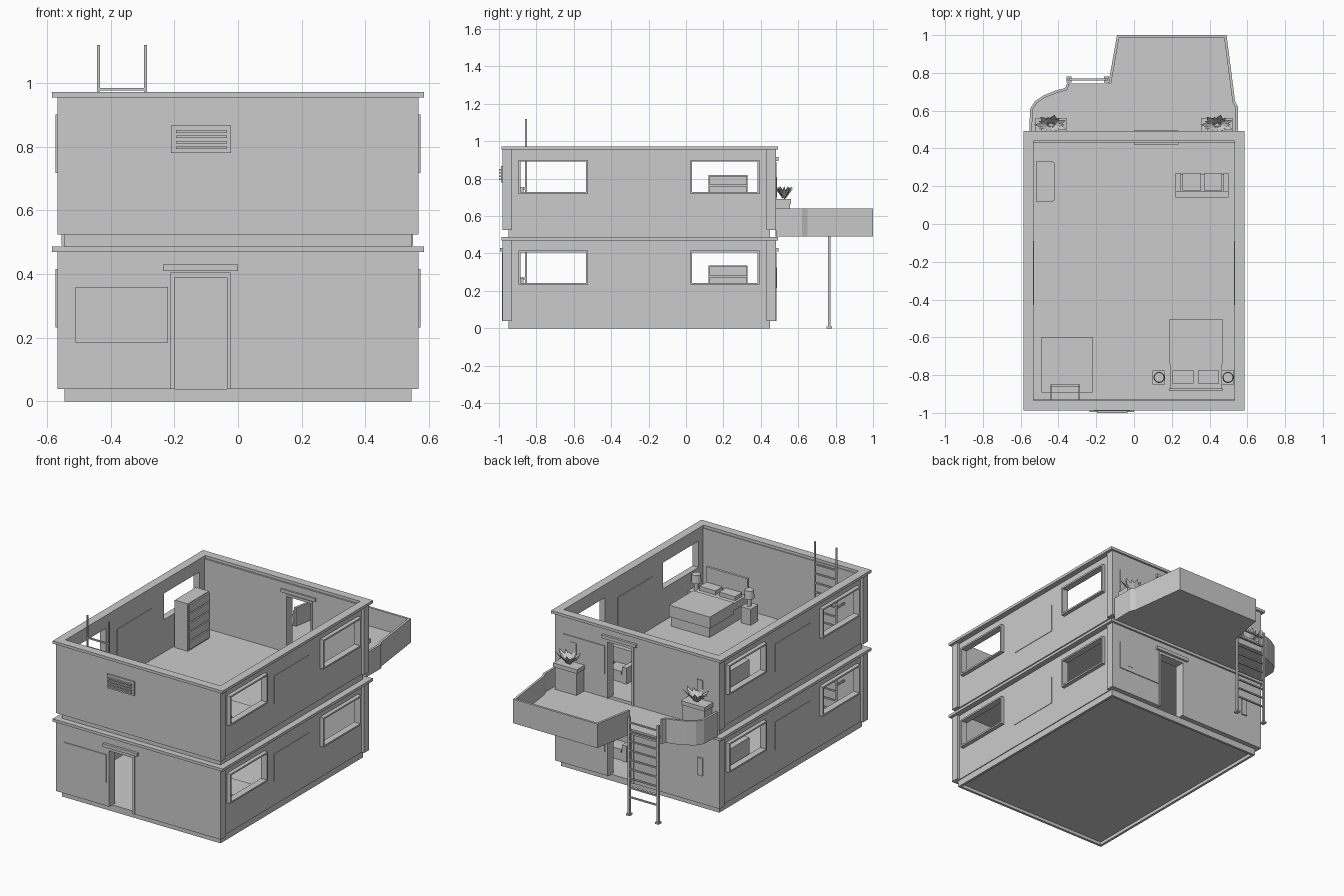
import bpy, bmesh, math
from mathutils import Matrix, Vector

cube = bpy.data.objects.get("Cube")
if cube:
    bpy.data.objects.remove(cube, do_unlink=True)

grey = bpy.data.materials.new("plain grey")
grey.use_nodes = True
colour = (0.6, 0.6, 0.6, 1)
grey.diffuse_color = colour
grey.node_tree.nodes["Principled BSDF"].inputs["Base Color"].default_value = colour


def finish(name, bm):
    mesh = bpy.data.meshes.new(name)
    bm.to_mesh(mesh)
    bm.free()
    mesh.materials.append(grey)
    obj = bpy.data.objects.new(name, mesh)
    bpy.context.collection.objects.link(obj)
    return obj


def boxes(name, *items, lift=0):
    """One object from boxes given as x, x, y, y, z, z limits."""
    bm = bmesh.new()
    for x0, x1, y0, y1, z0, z1 in items:
        centre = Vector((x0 + x1, y0 + y1, z0 + z1 + 2 * lift)) / 2
        size = (abs(x1 - x0), abs(y1 - y0), abs(z1 - z0), 1)
        bmesh.ops.create_cube(bm, size=1, matrix=Matrix.Translation(centre) @ Matrix.Diagonal(size))
    return finish(name, bm)


def cylinder(name, x, y, z0, z1, r0, r1, sides=12):
    bm = bmesh.new()
    bmesh.ops.create_cone(bm, cap_ends=True, segments=sides, radius1=r0, radius2=r1,
                          depth=z1 - z0, matrix=Matrix.Translation((x, y, (z0 + z1) / 2)))
    return finish(name, bm)


def wall_parts(start, end, bottom, top, openings):
    """Split a wall into piers, sills and headers around its openings."""
    parts, u = [], start
    for a, b, low, high in openings:
        parts.append((u, a, bottom, top))
        if low > bottom:
            parts.append((a, b, bottom, low))
        parts.append((a, b, high, top))
        u = b
    return parts + [(u, end, bottom, top)]


def frame_parts(a, b, low, high, w):
    """Four strips around a rectangle."""
    return [(a - w, b + w, low - w, low), (a - w, b + w, high, high + w),
            (a - w, a, low, high), (b, b + w, low, high)]


def turn(side, box):
    """Half turn about the middle of the house for parts on the back."""
    x0, x1, y0, y1, z0, z1 = box
    if side == "front":
        return box
    return (-x1, -x0, -0.5 - y1, -0.5 - y0, z0, z1)


WIDE = 0.567
SLAB = 0.545
BOTTOM, TOP = 0.04, 0.47
UPPER = 0.485
DOOR = (-0.2, -0.035, BOTTOM, 0.39)
WINDOWS = [(-0.885, -0.535, 0.243, 0.406), (0.033, 0.383, 0.243, 0.406)]
HATCH = (-0.49, -0.22, -0.89, -0.6)

# Floors: ground floor on a low plinth, upper slab with a ladder hatch
boxes("ground_floor", (-SLAB, SLAB, -0.95, 0.45, 0.02, BOTTOM))
boxes("plinth", *[(a, b, c, d, 0, 0.02) for a, b, c, d in frame_parts(-0.53, 0.53, -0.935, 0.435, 0.015)])
hx0, hx1, hy0, hy1 = HATCH
boxes("upper_floor",
      (-SLAB, hx0, -0.95, 0.45, UPPER, 0.525), (hx1, SLAB, -0.95, 0.45, UPPER, 0.525),
      (hx0, hx1, -0.95, hy0, UPPER, 0.525), (hx0, hx1, hy1, 0.45, UPPER, 0.525))

for level, lift in (("ground", 0), ("upper", UPPER)):
    # Front and back walls with doors
    for side in ("front", "back"):
        has_door = (level, side) != ("upper", "front")
        parts = wall_parts(-WIDE, WIDE, BOTTOM, TOP, [DOOR] if has_door else [])
        boxes(f"{level}_{side}_wall",
              *[turn(side, (a, b, -0.98, -0.93, lo, hi)) for a, b, lo, hi in parts], lift=lift)
        if has_door:
            a, b, lo, hi = DOOR
            trim = [(a - 0.012, a, -0.985, -0.925, lo, hi), (b, b + 0.012, -0.985, -0.925, lo, hi),
                    (a - 0.012, b + 0.012, -0.985, -0.925, hi, hi + 0.015),
                    (-0.235, 0, -0.995, -0.92, 0.41, 0.43)]
            boxes(f"{level}_{side}_door_frame", *[turn(side, t) for t in trim], lift=lift)
            boxes(f"{level}_{side}_wall_panel",
                  turn(side, (-0.51, -0.22, -0.985, -0.979, 0.185, 0.36)), lift=lift)

    # Side walls with framed windows and a blank panel between them
    for side, s in (("left", 1), ("right", -1)):
        boxes(f"{level}_{side}_wall",
              *[(s * 0.533, s * 0.55, a, b, lo, hi)
                for a, b, lo, hi in wall_parts(-0.93, 0.43, BOTTOM, TOP, WINDOWS)], lift=lift)
        boxes(f"{level}_{side}_window_frames",
              *[(s * 0.533, s * 0.574, a, b, lo, hi)
                for w in WINDOWS for a, b, lo, hi in frame_parts(*w, 0.01)], lift=lift)
        boxes(f"{level}_{side}_wall_panel",
              (s * 0.53, s * 0.553, -0.43, -0.09, 0.185, 0.36), lift=lift)

    # Rim along the wall tops
    boxes(f"{level}_rim",
          *[(a, b, c, d, TOP, 0.487) for a, b, c, d in frame_parts(-0.533, 0.533, -0.935, 0.44, 0.052)],
          lift=lift)

    # Wall lights on the back
    boxes(f"{level}_wall_lights",
          *[(x - 0.019, x + 0.019, 0.48, 0.487, 0.215, 0.325) for x in (-0.435, 0.435)], lift=lift)

    # Bed
    boxes(f"{level}_bed", (0.195, 0.46, -0.87, -0.51, BOTTOM, 0.12),
          (0.19, 0.465, -0.87, -0.505, 0.12, 0.165), (0.187, 0.468, -0.74, -0.502, 0.1, 0.172), lift=lift)
    boxes(f"{level}_headboard", (0.185, 0.47, -0.885, -0.87, BOTTOM, 0.27), lift=lift)
    boxes(f"{level}_pillows",
          *[(x, x + 0.11, -0.845, -0.775, 0.165, 0.19) for x in (0.205, 0.34)], lift=lift)

    # Nightstands with lamps
    for n, x in enumerate((0.133, 0.498)):
        boxes(f"{level}_nightstand_{n}", (x - 0.035, x + 0.032, -0.85, -0.775, BOTTOM, 0.14), lift=lift)
        cylinder(f"{level}_lamp_stem_{n}", x, -0.812, 0.14 + lift, 0.2 + lift, 0.012, 0.012)
        cylinder(f"{level}_lamp_shade_{n}", x, -0.812, 0.19 + lift, 0.24 + lift, 0.03, 0.026)

    # Dresser with drawers
    boxes(f"{level}_dresser", (-0.52, -0.43, 0.12, 0.33, BOTTOM, 0.335), lift=lift)
    boxes(f"{level}_drawers",
          *[(-0.43, -0.42, 0.125, 0.325, z, z + 0.05)
            for z in (BOTTOM + 0.012 + i * 0.057 for i in range(5))], lift=lift)

    # Sofa facing the back
    boxes(f"{level}_sofa", (0.22, 0.5, 0.14, 0.265, BOTTOM, 0.09), (0.22, 0.5, 0.14, 0.175, 0.09, 0.2),
          (0.22, 0.25, 0.175, 0.27, BOTTOM, 0.14), (0.475, 0.5, 0.175, 0.27, BOTTOM, 0.14), lift=lift)
    boxes(f"{level}_sofa_cushions",
          *[(x, x + 0.097, 0.177, 0.27, 0.09, 0.11) for x in (0.257, 0.37)], lift=lift)

# Vent grille
boxes("vent", (-0.21, -0.022, -0.99, -0.98, 0.78, 0.867),
      *[(-0.195, -0.035, -1, -0.99, z, z + 0.008) for z in (0.793, 0.81, 0.827, 0.844)])


def ladder(name, x0, x1, y, bottom, top, rung_top, post=0.009):
    posts = [(x - post / 2, x + post / 2, y - post / 2, y + post / 2, bottom, top) for x in (x0, x1)]
    count = int((rung_top - bottom) / 0.058)
    heights = [rung_top - i * 0.058 for i in range(count)]
    boxes(name, *posts, *[(x0, x1, y - 0.005, y + 0.005, z - 0.008, z) for z in heights])


# Ladders: inside through the hatch, outside up to the balcony
ladder("inside_ladder", -0.438, -0.29, -0.855, BOTTOM, 1.12, 0.985)
boxes("inside_ladder_brackets",
      *[(x - 0.004, x + 0.004, -0.93, -0.86, z, z + 0.012) for x in (-0.438, -0.29) for z in (0.26, 0.74)])
ladder("balcony_ladder", -0.345, -0.145, 0.765, 0, 0.61, 0.58, 0.013)
boxes("balcony_ladder_feet",
      *[(x - 0.013, x + 0.013, 0.75, 0.78, 0, 0.01) for x in (-0.345, -0.145)])

# Balcony floor
angular = [(0.55, 0.48), (0.55, 0.62), (0.535, 0.65), (0.49, 1), (-0.09, 1), (-0.135, 0.745)]
curved = [(-0.355, 0.745), (-0.365, 0.72), (-0.42, 0.705), (-0.48, 0.68),
          (-0.525, 0.65), (-0.55, 0.61), (-0.555, 0.48)]
bm = bmesh.new()
base = bm.faces.new([bm.verts.new((x, y, 0.49)) for x, y in angular + curved])
raised = bmesh.ops.extrude_face_region(bm, geom=[base])["geom"]
bmesh.ops.translate(bm, vec=(0, 0, 0.035), verts=[v for v in raised if isinstance(v, bmesh.types.BMVert)])
bmesh.ops.recalc_face_normals(bm, faces=bm.faces)
finish("balcony_floor", bm)

# Balcony parapets, open at the ladder
for name, path in (("angular_parapet", angular), ("curved_parapet", curved)):
    bm = bmesh.new()
    rows = [[bm.verts.new((x, y, z)) for x, y in path] for z in (0.49, 0.64)]
    for i in range(len(path) - 1):
        bm.faces.new((rows[0][i], rows[0][i + 1], rows[1][i + 1], rows[1][i]))
    solid = finish(name, bm).modifiers.new("thickness", "SOLIDIFY")
    solid.thickness = 0.014
    solid.offset = -1
    solid.use_even_offset = True

# Planters with broad pointed leaves
for side, x in (("left", 0.44), ("right", -0.44)):
    boxes(f"{side}_planter", (x - 0.075, x + 0.075, 0.48, 0.555, 0.525, 0.665),
          (x - 0.082, x + 0.082, 0.48, 0.562, 0.665, 0.69))
    bm = bmesh.new()
    for i in range(14):
        angle = math.tau * i / 14
        reach = 1 if i % 2 else 0.8

        def point(turned, r, z):
            return bm.verts.new((x + 0.09 * r * math.cos(turned), 0.525 + 0.055 * r * math.sin(turned), z))
        bm.faces.new((point(angle, 0.1, 0.69), point(angle - 0.28, 0.7 * reach, 0.735),
                      point(angle, reach, 0.758), point(angle + 0.28, 0.7 * reach, 0.735)))
    finish(f"{side}_plant_leaves", bm)
